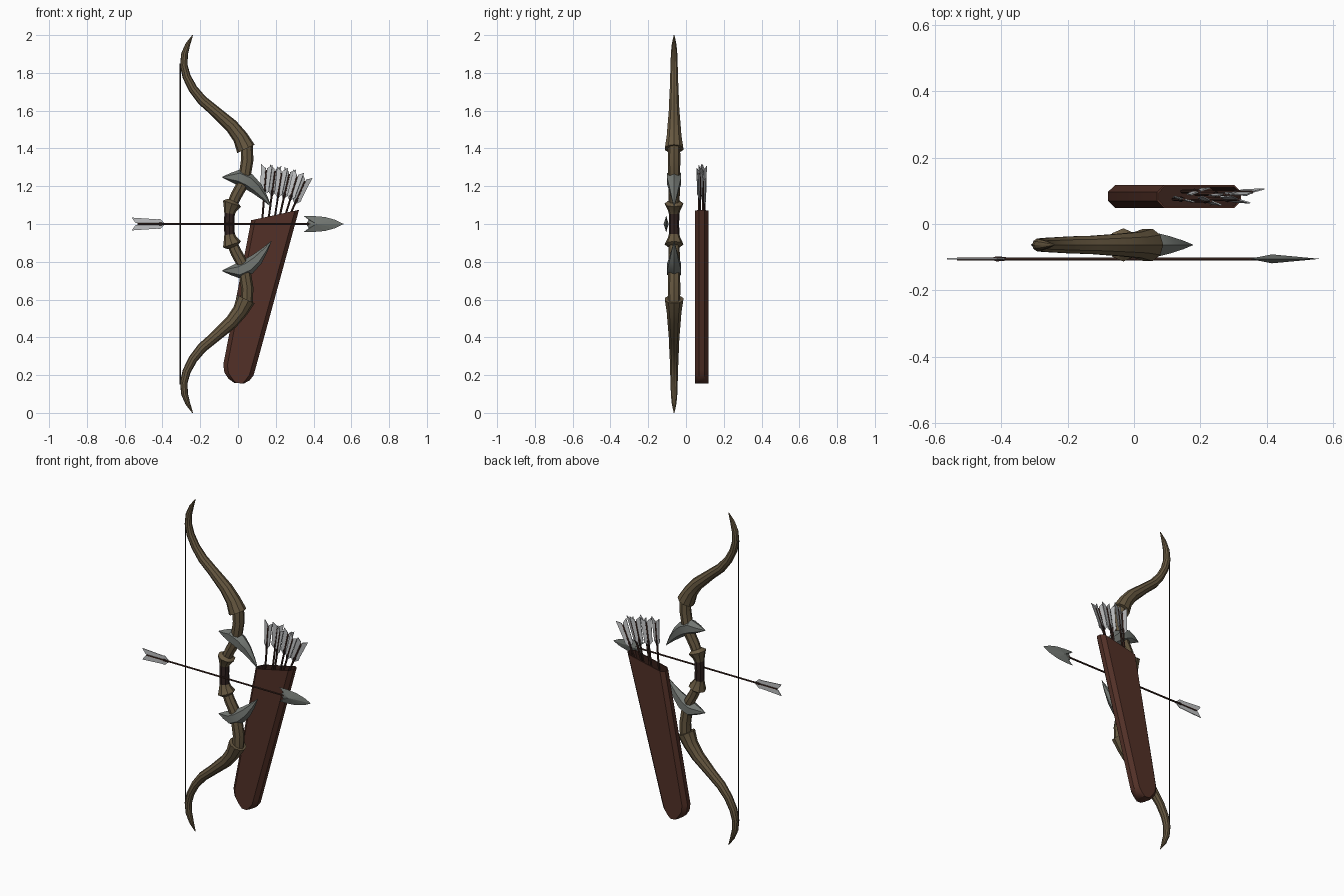
import bpy, math
from mathutils import Vector, Matrix

if "Cube" in bpy.data.objects:
    bpy.data.objects.remove(bpy.data.objects["Cube"])


def material(name, rgb):
    m = bpy.data.materials.new(name)
    m.diffuse_color = (*rgb, 1)
    m.use_nodes = True
    m.node_tree.nodes["Principled BSDF"].inputs["Base Color"].default_value = m.diffuse_color
    return m


WOOD = material("bow wood", (0.135, 0.098, 0.052))
GRIP = material("dark grip leather", (0.030, 0.016, 0.014))
HORN = material("grey horn", (0.17, 0.185, 0.17))
LEATHER = material("brown quiver leather", (0.085, 0.030, 0.020))
LINING = material("quiver lining", (0.035, 0.014, 0.010))
SHAFT = material("arrow shaft", (0.050, 0.022, 0.016))
FEATHER = material("pale feather", (0.52, 0.53, 0.54))
STRING = material("bow string", (0.02, 0.018, 0.016))
BOW_Y = -0.063


def make(name, verts, faces, mat, loc=(0, 0, 0), matrix=None, smooth=35):
    me = bpy.data.meshes.new(name)
    me.from_pydata([tuple(v) for v in verts], [], faces)
    me.materials.append(mat)
    ob = bpy.data.objects.new(name, me)
    bpy.context.collection.objects.link(ob)
    ob.location = loc
    if matrix is not None:
        ob.matrix_world = matrix
    bpy.ops.object.select_all(action='DESELECT')
    ob.select_set(True)
    bpy.context.view_layer.objects.active = ob
    # consistent outward normals
    bpy.ops.object.mode_set(mode='EDIT')
    bpy.ops.mesh.select_all(action='SELECT')
    bpy.ops.mesh.normals_make_consistent(inside=False)
    bpy.ops.object.mode_set(mode='OBJECT')
    if smooth:
        bpy.ops.object.shade_smooth_by_angle(angle=math.radians(smooth))
    return ob


def loft(name, rings, mat, **kw):
    """Skin a list of equal rings and cap both ends."""
    n = len(rings[0])
    verts = [v for r in rings for v in r]
    faces = [(i * n + k, i * n + (k + 1) % n, (i + 1) * n + (k + 1) % n, (i + 1) * n + k)
             for i in range(len(rings) - 1) for k in range(n)]
    faces += [tuple(range(n)), tuple(range(len(verts) - n, len(verts)))]
    return make(name, verts, faces, mat, **kw)


def tube(name, path, mat, sides=8, **kw):
    """path: (x, z, in-plane radius[, y radius]) swept in the xz plane."""
    rings = []
    for i, p in enumerate(path):
        a, b = path[max(i - 1, 0)], path[min(i + 1, len(path) - 1)]
        t = Vector((b[0] - a[0], 0, b[1] - a[1])).normalized()
        nrm = Vector((t.z, 0, -t.x))
        ry = p[3] if len(p) > 3 else p[2]
        rings.append([Vector((p[0], 0, p[1])) + nrm * (p[2] * math.cos(q)) + Vector((0, ry * math.sin(q), 0))
                      for q in (2 * math.pi * k / sides for k in range(sides))])
    return loft(name, rings, mat, **kw)


def bow_part(name, path, mat, **kw):
    """Upper-half part, mirrored to the lower half about z = 1."""
    ob = tube(name, path, mat, loc=(0, BOW_Y, 1), **kw)
    m = ob.modifiers.new("mirror", 'MIRROR')
    m.use_axis = (False, False, True)
    m.use_mirror_merge = False
    return ob


# --- bow ---
bow_part("bow_limb", [(0.042, 0.398, 0.051), (0.012, 0.46, 0.041), (-0.035, 0.52, 0.036),
                      (-0.125, 0.60, 0.029), (-0.19, 0.655, 0.027), (-0.238, 0.715, 0.024),
                      (-0.272, 0.78, 0.022), (-0.287, 0.84, 0.020), (-0.283, 0.90, 0.018),
                      (-0.266, 0.95, 0.013), (-0.24, 1.0, 0.002)], WOOD, sides=10)
bow_part("bow_riser", [(-0.03, 0.105, 0.028), (-0.01, 0.15, 0.030), (0.018, 0.20, 0.031),
                       (0.038, 0.27, 0.032), (0.049, 0.34, 0.033), (0.046, 0.42, 0.032)], WOOD)
bow_part("riser_collar", [(-0.046, 0.055, 0.028), (-0.042, 0.075, 0.034), (-0.032, 0.108, 0.050),
                          (-0.026, 0.122, 0.030)], WOOD)
bow_part("horn_blade", [(-0.083, 0.248, 0.002, 0.002), (-0.04, 0.247, 0.023, 0.026),
                        (0.005, 0.248, 0.043, 0.043), (0.055, 0.225, 0.043, 0.042),
                        (0.10, 0.187, 0.033, 0.029), (0.142, 0.138, 0.017, 0.015),
                        (0.177, 0.09, 0.001, 0.001)], HORN, sides=6)
tube("hand_grip", [(-0.044, -0.065, 0.028), (-0.047, 0, 0.027), (-0.044, 0.065, 0.028)],
     GRIP, loc=(0, BOW_Y, 1))
tube("bow_string", [(-0.306, -0.85, 0.004), (-0.306, 0.85, 0.004)], STRING, sides=6, loc=(0, BOW_Y, 1))


# --- arrows (local: tail at x = 0, flying along +x, vanes in the xz plane) ---
def plate(name, outline, mat, half, **kw):
    rings = [[(x, y, z) for x, z in outline] for y in (-half, half)]
    return loft(name, rings, mat, smooth=0, **kw)


def arrow(name, matrix, length, s=1.0):
    tube(name + "_shaft", [(0.03, 0, 0.0055), (length, 0, 0.0055)], SHAFT, sides=6, matrix=matrix)
    for side in (1, -1):
        outline = [(0, 0.034), (0.022, 0.004), (0.175, 0.004), (0.15, 0.027), (0.135, 0.025)]
        plate(name + "_feather", [(x * s, z * s * side) for x, z in outline], FEATHER, 0.002, matrix=matrix)
    tube(name + "_binding", [(0.14 * s, 0, 0.006), (0.15 * s, 0, 0.009), (0.178 * s, 0, 0.006)],
         GRIP, sides=6, matrix=matrix)


arrow("nocked_arrow", Matrix.Translation((-0.563, -0.105, 1)), 1.0)

# barbed arrowhead: outline fanned to a raised ridge on both sides
outline = [(0.56, 0), (0.515, 0.022), (0.46, 0.037), (0.40, 0.042), (0.347, 0.043), (0.375, 0.022), (0.365, 0.007)]
outline += [(x, -z) for x, z in reversed(outline[1:])]
n = len(outline)
verts = [(x, 0, z) for x, z in outline] + [(0.415, -0.0135, 0), (0.415, 0.0135, 0)]
make("arrowhead", verts, [(k, (k + 1) % n, n + c) for k in range(n) for c in (0, 1)],
     HORN, loc=(0, -0.105, 1), smooth=0)

# spare arrows fanned in the quiver: tail x, tail z, mouth x, mouth z, y, roll
spares = [(0.152, 1.315, 0.130, 1.04, 0.075, 15), (0.200, 1.310, 0.165, 1.05, 0.098, -20),
          (0.236, 1.300, 0.197, 1.05, 0.070, 25), (0.278, 1.295, 0.225, 1.06, 0.090, -10),
          (0.322, 1.280, 0.255, 1.06, 0.074, 20), (0.366, 1.255, 0.285, 1.07, 0.096, -18)]
for i, (tx, tz, mx, mz, y, roll) in enumerate(spares):
    d = Vector((mx - tx, 0, mz - tz)).normalized()
    side = Vector((0, 1, 0))
    up = d.cross(side)
    rot = Matrix((d, side, up)).transposed().to_4x4()
    mat = Matrix.Translation((tx, y, tz)) @ rot @ Matrix.Rotation(math.radians(roll), 4, 'X')
    arrow("spare_arrow_%d" % (i + 1), mat, 0.42, 0.92)


# --- quiver: flattened, round-bottomed sleeve with an open slanted mouth ---
def quiver_ring(lx, lz, rx, rz, inset=0.0):
    L, R = Vector((lx, 0, lz)), Vector((rx, 0, rz))
    w = (R - L).length
    t = (R - L) / w
    h = 0.035 - inset
    c = min(0.022, w * 0.2)
    prof = [(inset, -h * 0.4), (c, -h), (w - c, -h), (w - inset, -h * 0.4),
            (w - inset, h * 0.4), (w - c, h), (c, h), (inset, h * 0.4)]
    return [L + t * a + Vector((0, 0.083 + b, 0)) for a, b in prof]


outer = [(-0.018, 0.158, 0.032, 0.156), (-0.05, 0.180, 0.062, 0.172), (-0.072, 0.213, 0.082, 0.198),
         (-0.078, 0.255, 0.092, 0.232), (0.07, 1.02, 0.323, 1.075)]
rings = [quiver_ring(*p) for p in outer]
rings += [quiver_ring(*outer[-1], inset=0.006), quiver_ring(0.025, 0.80, 0.25, 0.80, inset=0.006)]
q = loft("quiver", rings, LEATHER)
q.data.materials.append(LINING)
for f in q.data.polygons:
    vs = list(f.vertices)
    if min(vs) >= 40:          # inner wall and floor
        f.material_index = 1
